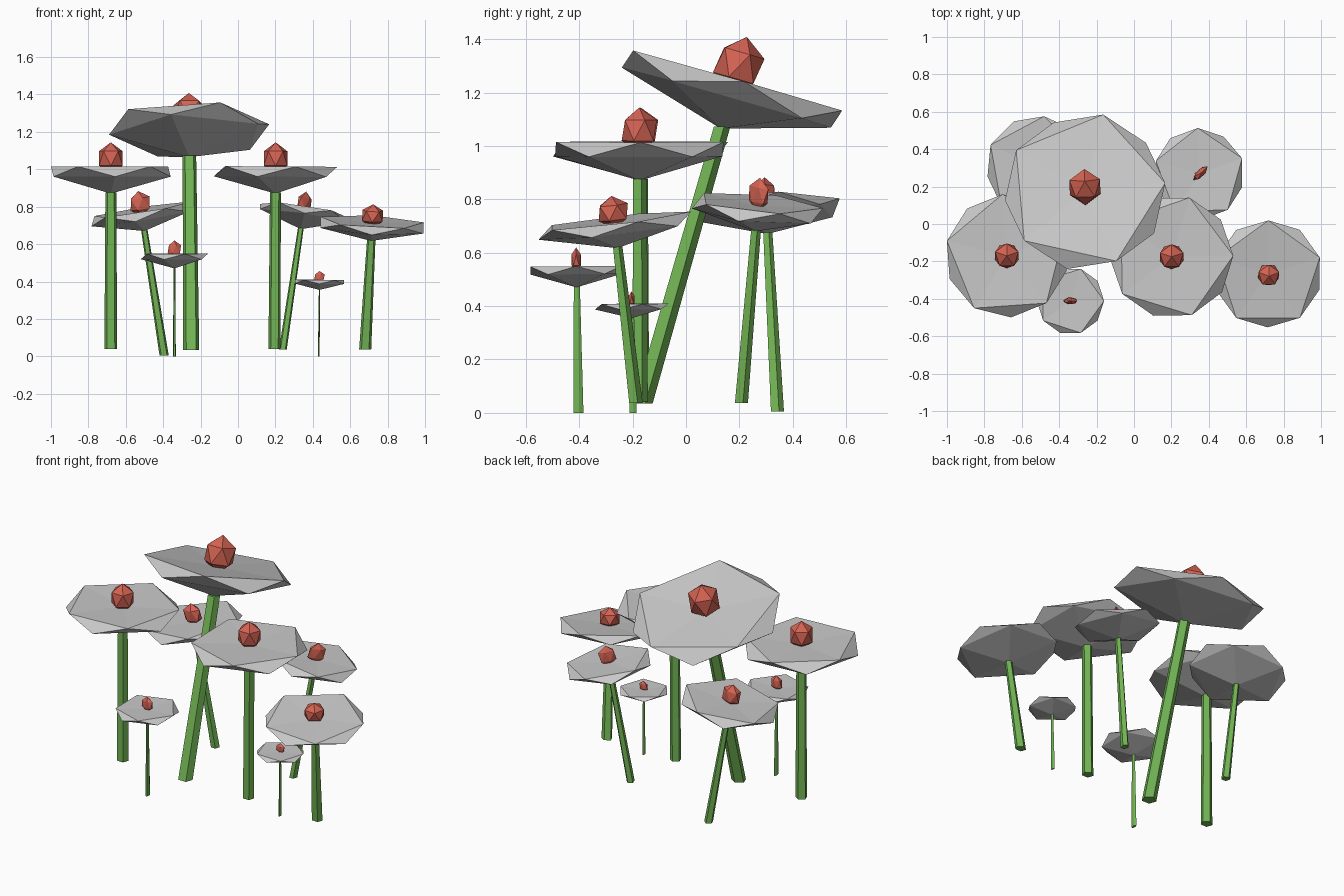
import bpy, bmesh, math
from mathutils import Vector, Matrix

if "Cube" in bpy.data.objects:
    bpy.data.objects.remove(bpy.data.objects["Cube"])


def material(name, rgb):
    m = bpy.data.materials.new(name)
    m.diffuse_color = (*rgb, 1)
    m.use_nodes = True
    m.node_tree.nodes["Principled BSDF"].inputs["Base Color"].default_value = m.diffuse_color
    return m


GREY = material("petal grey", (0.58, 0.58, 0.58))
GREEN = material("stem green", (0.17, 0.46, 0.09))
RED = material("bud red", (0.66, 0.125, 0.085))


def ring(bm, n, rx, ry, z, phase):
    return [bm.verts.new((rx * math.cos(phase + math.tau * i / n),
                          ry * math.sin(phase + math.tau * i / n), z)) for i in range(n)]


def finish(bm, name, mat, matrix):
    bmesh.ops.recalc_face_normals(bm, faces=bm.faces)
    bm.transform(matrix)
    me = bpy.data.meshes.new(name)
    bm.to_mesh(me)
    bm.free()
    me.materials.append(mat)
    bpy.context.collection.objects.link(bpy.data.objects.new(name, me))


def faceted(bm, low, high, bottom_z, top_z):
    """Two twisted rings joined by triangles, closed by a point at each end."""
    b, t = bm.verts.new((0, 0, bottom_z)), bm.verts.new((0, 0, top_z))
    n = len(low)
    for i in range(n):
        j = (i + 1) % n
        bm.faces.new((high[i], high[j], t))
        bm.faces.new((low[j], low[i], b))
        bm.faces.new((low[i], high[j], high[i]))
        bm.faces.new((low[i], low[j], high[j]))


def flower(name, base, top, r, phase, zs, stem, taper, bud_thin=1.0, bud_angle=0):
    base, top = Vector(base), Vector(top)
    axis = top - base
    tilt = Vector((0, 0, 1)).rotation_difference(axis).to_matrix().to_4x4()
    ph, half = math.radians(phase), math.pi / 5

    # stem: tapered five-sided rod with level ends
    bm = bmesh.new()
    a = ring(bm, 5, stem[0], stem[1], 0, math.pi / 2)
    b = ring(bm, 5, stem[0] * taper, stem[1] * taper, 0, math.pi / 2)
    for v in a:
        v.co += base
    for v in b:
        v.co += top + axis.normalized() * 0.02 * r
    for i in range(5):
        j = (i + 1) % 5
        bm.faces.new((a[i], a[j], b[j], b[i]))
    bm.faces.new(a[::-1])
    bm.faces.new(b)
    finish(bm, name + "_stem", GREEN, Matrix())

    # dish: shallow faceted bowl, slightly hollow on top
    place = Matrix.Translation(top) @ tilt
    bm = bmesh.new()
    faceted(bm, ring(bm, 5, r, r, 0.275 * r * zs, ph + half),
            ring(bm, 5, r, r, 0.44 * r * zs, ph), 0, 0.40 * r * zs)
    finish(bm, name + "_dish", GREY, place)

    # bud: stretched twenty-sided solid in the middle of the dish
    bm = bmesh.new()
    w, h, c = 0.2 * r, 0.26 * r * zs, 0.57 * r * zs
    wy = w * bud_thin
    faceted(bm, ring(bm, 5, w, wy, c - 0.45 * h, half),
            ring(bm, 5, w, wy, c + 0.45 * h, 0), c - h, c + h)
    finish(bm, name + "_bud", RED, place @ Matrix.Rotation(math.radians(bud_angle), 4, 'Z'))


# name, stem base, dish underside, radius, turn, height factor, stem radii, taper, bud
flower("tall_flower", (-0.25, -0.165, 0.035), (-0.26, 0.13, 1.065), 0.43, 5, 1.0, (0.045, 0.04), 0.85, 1, 20)
flower("left_flower", (-0.68, -0.17, 0.04), (-0.68, -0.17, 0.87), 0.33, 22, 1.0, (0.036, 0.032), 0.85, 1, 18)
flower("middle_flower", (0.195, -0.175, 0.04), (0.2, -0.175, 0.87), 0.33, 1, 1.0, (0.034, 0.032), 0.9, 1, 18)
flower("back_left_flower", (-0.395, 0.34, 0.005), (-0.5, 0.305, 0.67), 0.28, 10, 0.93, (0.026, 0.027), 0.7, 0.65)
flower("back_right_flower", (0.24, 0.205, 0.037), (0.335, 0.26, 0.68), 0.245, 20, 1.0, (0.022, 0.027), 0.75, 0.4, 45)
flower("right_flower", (0.68, -0.19, 0.037), (0.712, -0.257, 0.617), 0.29, 18, 0.82, (0.034, 0.028), 0.7, 1, 18)
flower("small_flower", (-0.34, -0.405, 0), (-0.34, -0.41, 0.47), 0.18, 0, 1.0, (0.008, 0.021), 0.6, 0.5)
flower("tiny_flower", (0.432, -0.2, 0), (0.435, -0.203, 0.355), 0.138, 18, 0.88, (0.005, 0.015), 0.6, 0.4)
